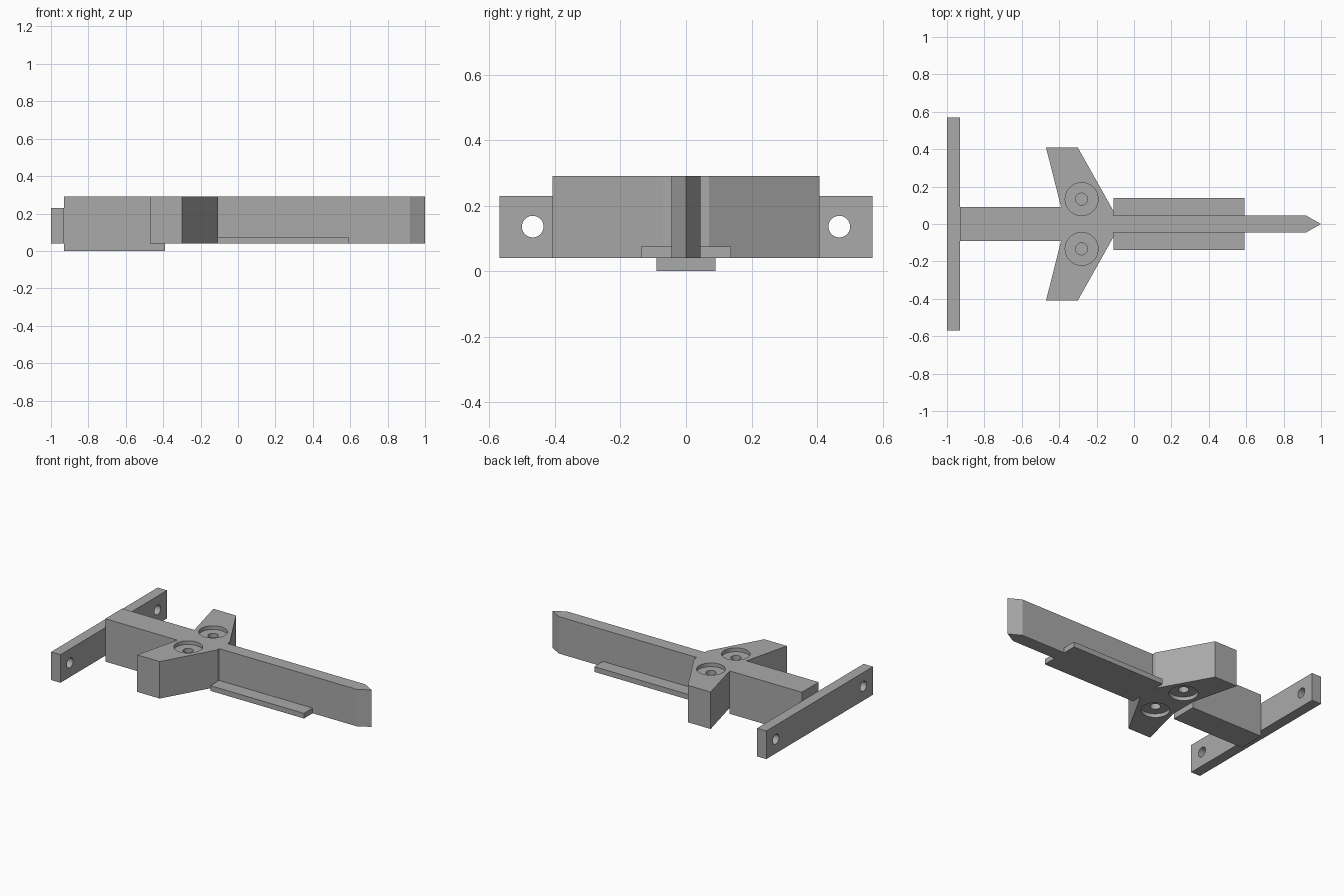
import bpy, bmesh, math
from mathutils import Matrix

default = bpy.data.objects.get("Cube")
if default:
    bpy.data.objects.remove(default, do_unlink=True)

grey = bpy.data.materials.new("plain grey")
grey.use_nodes = True
colour = (0.4, 0.4, 0.4, 1)
grey.diffuse_color = colour
grey.node_tree.nodes["Principled BSDF"].inputs["Base Color"].default_value = colour


def make_object(name, bm):
    bmesh.ops.recalc_face_normals(bm, faces=bm.faces)
    mesh = bpy.data.meshes.new(name)
    bm.to_mesh(mesh)
    bm.free()
    mesh.materials.append(grey)
    obj = bpy.data.objects.new(name, mesh)
    bpy.context.collection.objects.link(obj)
    return obj


def prism(name, outline, low, high):
    bm = bmesh.new()
    face = bm.faces.new([bm.verts.new((x, y, low)) for x, y in outline])
    extruded = bmesh.ops.extrude_face_region(bm, geom=[face])["geom"]
    verts = [v for v in extruded if isinstance(v, bmesh.types.BMVert)]
    bmesh.ops.translate(bm, verts=verts, vec=(0, 0, high - low))
    return make_object(name, bm)


def block(name, x0, x1, y0, y1, low, high):
    return prism(name, [(x0, y0), (x1, y0), (x1, y1), (x0, y1)], low, high)


def drill(target, centre, radius, length, axis="Z"):
    """Cut a round hole, then discard the cutter."""
    turn = Matrix.Rotation(math.pi / 2, 4, "Y") if axis == "X" else Matrix()
    bm = bmesh.new()
    bmesh.ops.create_cone(bm, cap_ends=True, segments=48, radius1=radius, radius2=radius,
                          depth=length, matrix=Matrix.Translation(centre) @ turn)
    cutter = make_object("hole_cutter", bm)
    cutter.hide_render = True
    mod = target.modifiers.new("hole", "BOOLEAN")
    mod.operation = "DIFFERENCE"
    mod.solver = "EXACT"
    mod.object = cutter
    bpy.ops.object.select_all(action="DESELECT")
    bpy.context.view_layer.objects.active = target
    target.select_set(True)
    bpy.ops.object.modifier_apply(modifier=mod.name)
    bpy.data.objects.remove(cutter, do_unlink=True)


bottom, top = 0.04, 0.29

# Handle, swept wings and pointed blade share one mirrored outline
half = [(-0.93, 0.09), (-0.39, 0.09), (-0.47, 0.408), (-0.30, 0.408),
        (-0.11, 0.07), (-0.11, 0.045), (0.92, 0.045)]
outline = half + [(1.0, 0)] + [(x, -y) for x, y in reversed(half)]
body = prism("winged_body", outline, bottom, top)

# Stepped blind holes on both faces of the wings
for y in (-0.133, 0.133):
    for z in (bottom, top):
        drill(body, (-0.28, y, z), 0.088, 0.05)
        drill(body, (-0.28, y, z), 0.032, 0.18)

# Pad under the handle
block("handle_pad", -0.93, -0.39, -0.09, 0.09, 0, bottom)

# Thin ledges along both sides of the blade
for side, name in ((-1, "right_ledge"), (1, "left_ledge")):
    y0, y1 = sorted((side * 0.045, side * 0.138))
    block(name, -0.11, 0.59, y0, y1, bottom, 0.075)

# End crossbar with a hole near each end
bar = block("crossbar", -1.0, -0.93, -0.57, 0.57, bottom, 0.23)
for y in (-0.468, 0.468):
    drill(bar, (-0.965, y, 0.136), 0.033, 0.2, "X")

# Smooth hole walls with sharp edges
for obj in (body, bar):
    bpy.ops.object.select_all(action="DESELECT")
    bpy.context.view_layer.objects.active = obj
    obj.select_set(True)
    bpy.ops.object.shade_smooth_by_angle(angle=math.radians(25))
